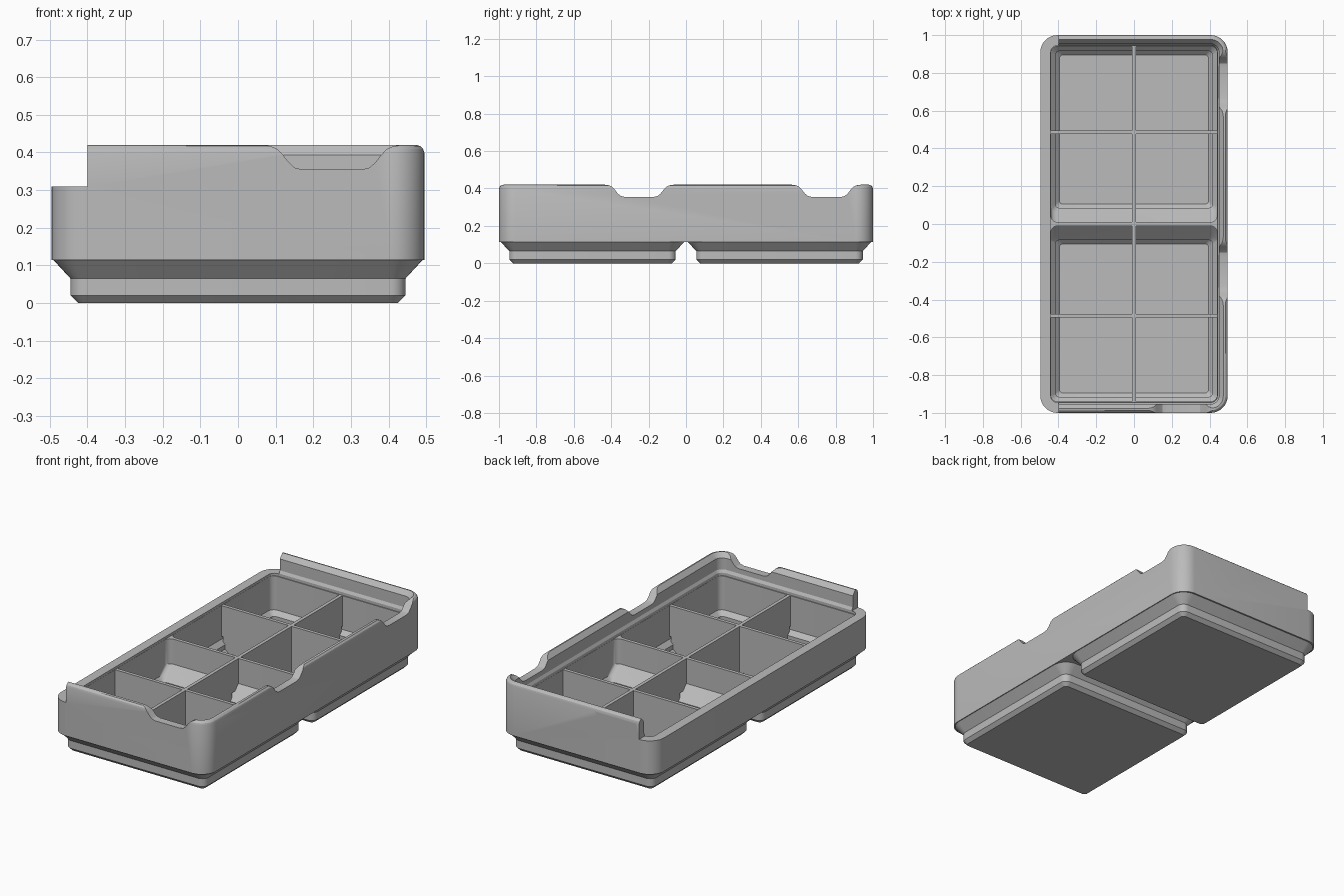
import bpy, bmesh, math
from mathutils import Matrix

if "Cube" in bpy.data.objects:
    bpy.data.objects.remove(bpy.data.objects["Cube"])

grey = bpy.data.materials.new("plain_grey")
grey.use_nodes = True
COLOR = (0.5, 0.5, 0.5, 1)
grey.diffuse_color = COLOR
grey.node_tree.nodes["Principled BSDF"].inputs["Base Color"].default_value = COLOR


def make_object(name, bm):
    bmesh.ops.recalc_face_normals(bm, faces=bm.faces)
    mesh = bpy.data.meshes.new(name)
    bm.to_mesh(mesh)
    bm.free()
    mesh.materials.append(grey)
    obj = bpy.data.objects.new(name, mesh)
    bpy.context.collection.objects.link(obj)
    return obj


def rounded_ring(bm, z, x0, x1, y0, y1, r, steps=8):
    corners = [(x1 - r, y1 - r), (x0 + r, y1 - r), (x0 + r, y0 + r), (x1 - r, y0 + r)]
    ring = []
    for q, (cx, cy) in enumerate(corners):
        for i in range(steps + 1):
            a = (q + i / steps) * math.pi / 2
            ring.append(bm.verts.new((cx + r * math.cos(a), cy + r * math.sin(a), z)))
    return ring


def loft(name, rings):
    """Capped stack of rounded rectangles: (z, x0, x1, y0, y1, radius)."""
    bm = bmesh.new()
    loops = [rounded_ring(bm, *ring) for ring in rings]
    n = len(loops[0])
    for a, b in zip(loops, loops[1:]):
        for i in range(n):
            j = (i + 1) % n
            bm.faces.new((a[i], a[j], b[j], b[i]))
    bm.faces.new(loops[0])
    bm.faces.new(loops[-1])
    return make_object(name, bm)


def box(name, x0, x1, y0, y1, z0, z1):
    bm = bmesh.new()
    bmesh.ops.create_cube(bm, size=1)
    for v in bm.verts:
        v.co.x = x1 if v.co.x > 0 else x0
        v.co.y = y1 if v.co.y > 0 else y0
        v.co.z = z1 if v.co.z > 0 else z0
    return make_object(name, bm)


def scoop(name, location, angle):
    """Soft-shouldered notch through a wall, extruded along its local y."""
    half = [(0.08, 0.355), (0.1, 0.36), (0.116, 0.375), (0.13, 0.393),
            (0.145, 0.409), (0.163, 0.417), (0.19, 0.421), (0.19, 0.5)]
    outline = half + [(-x, z) for x, z in reversed(half)]
    bm = bmesh.new()
    face = bm.faces.new([bm.verts.new((x, -0.07, z)) for x, z in outline])
    moved = bmesh.ops.extrude_face_region(bm, geom=[face])["geom"]
    bmesh.ops.translate(bm, vec=(0, 0.1, 0),
                        verts=[v for v in moved if isinstance(v, bmesh.types.BMVert)])
    bm.transform(Matrix.Translation(location) @ Matrix.Rotation(angle, 4, 'Z'))
    return make_object(name, bm)


def centred(z, half, cy=0.0, extra=0.0, r=None):
    """Ring whose y half-size is the x half-size plus extra."""
    if r is None:
        r = max(half - 0.405, 0.02)
    return (z, -half, half, cy - half - extra, cy + half + extra, r)


HALF = 0.496
LONG = 1.0 - HALF

# Outer body with a rounded top edge
body = loft("bin_body", [centred(z, h, 0, LONG) for z, h in
                         [(0.115, HALF), (0.397, HALF), (0.409, 0.492),
                          (0.417, 0.484), (0.42, 0.474)]])

# Two stepped feet
adds, cuts = [], []
for label, cy in (("front", -0.5), ("back", 0.5)):
    adds.append(loft(label + "_foot", [centred(z, h, cy) for z, h in
                     [(0, 0.425), (0.02, 0.445), (0.065, 0.445),
                      (0.118, 0.494), (0.14, 0.494)]]))

    # Hollow over each foot, sloping up to the middle wall
    rings = [centred(z, h, cy) for z, h in
             [(0.03, 0.395), (0.05, 0.415), (0.075, 0.415), (0.1, 0.44)]]
    for z in (0.15, 0.32):
        y0, y1 = (0.01, 0.94) if cy > 0 else (-0.94, -0.01)
        rings.append((z, -0.44, 0.44, y0, y1, 0.035))
    cuts.append(loft(label + "_hollow_cutter", rings))

# Stacking lip profile
cuts.append(loft("lip_cutter", [centred(z, h, 0, LONG) for z, h in
                 [(0.295, 0.441), (0.312, 0.441), (0.327, 0.45),
                  (0.393, 0.45), (0.42, 0.473), (0.45, 0.5)]]))

# Lowered long side
cuts.append(box("low_side_cutter", -0.6, -0.4, -1.1, 1.1, 0.309, 0.6))

# Finger scoops
quarter = math.pi / 2
cuts += [scoop("front_scoop_cutter", (0.25, -0.96, 0), 0),
         scoop("back_scoop_cutter", (-0.25, 0.96, 0), 2 * quarter),
         scoop("side_scoop_cutter_a", (0.456, -0.25, 0), quarter),
         scoop("side_scoop_cutter_b", (0.456, 0.75, 0), quarter)]

# Combine and discard the helpers
for helper in adds + cuts:
    helper.hide_render = True
    mod = body.modifiers.new(helper.name, 'BOOLEAN')
    mod.operation = 'UNION' if helper in adds else 'DIFFERENCE'
    mod.solver = 'EXACT'
    mod.object = helper
bpy.context.view_layer.update()
baked = bpy.data.meshes.new_from_object(
    body.evaluated_get(bpy.context.evaluated_depsgraph_get()))
body.modifiers.clear()
body.data = baked
for helper in adds + cuts:
    bpy.data.objects.remove(helper)

bpy.ops.object.select_all(action='DESELECT')
body.select_set(True)
bpy.context.view_layer.objects.active = body
bpy.ops.object.shade_smooth_by_angle(angle=math.radians(25))

# Thin compartment dividers
T, TOP = 0.01, 0.295
box("long_divider", -T, T, -0.95, 0.95, 0.118, TOP)
for label, cy, dy in (("front", -0.5, -0.486), ("back", 0.5, 0.486)):
    box(label + "_long_divider_base", -T, T, cy - 0.43, cy + 0.43, 0.02, 0.12)
    box(label + "_cross_divider", -0.45, 0.45, dy - T, dy + T, 0.118, TOP)
    box(label + "_cross_divider_base", -0.43, 0.43, dy - T, dy + T, 0.02, 0.12)
